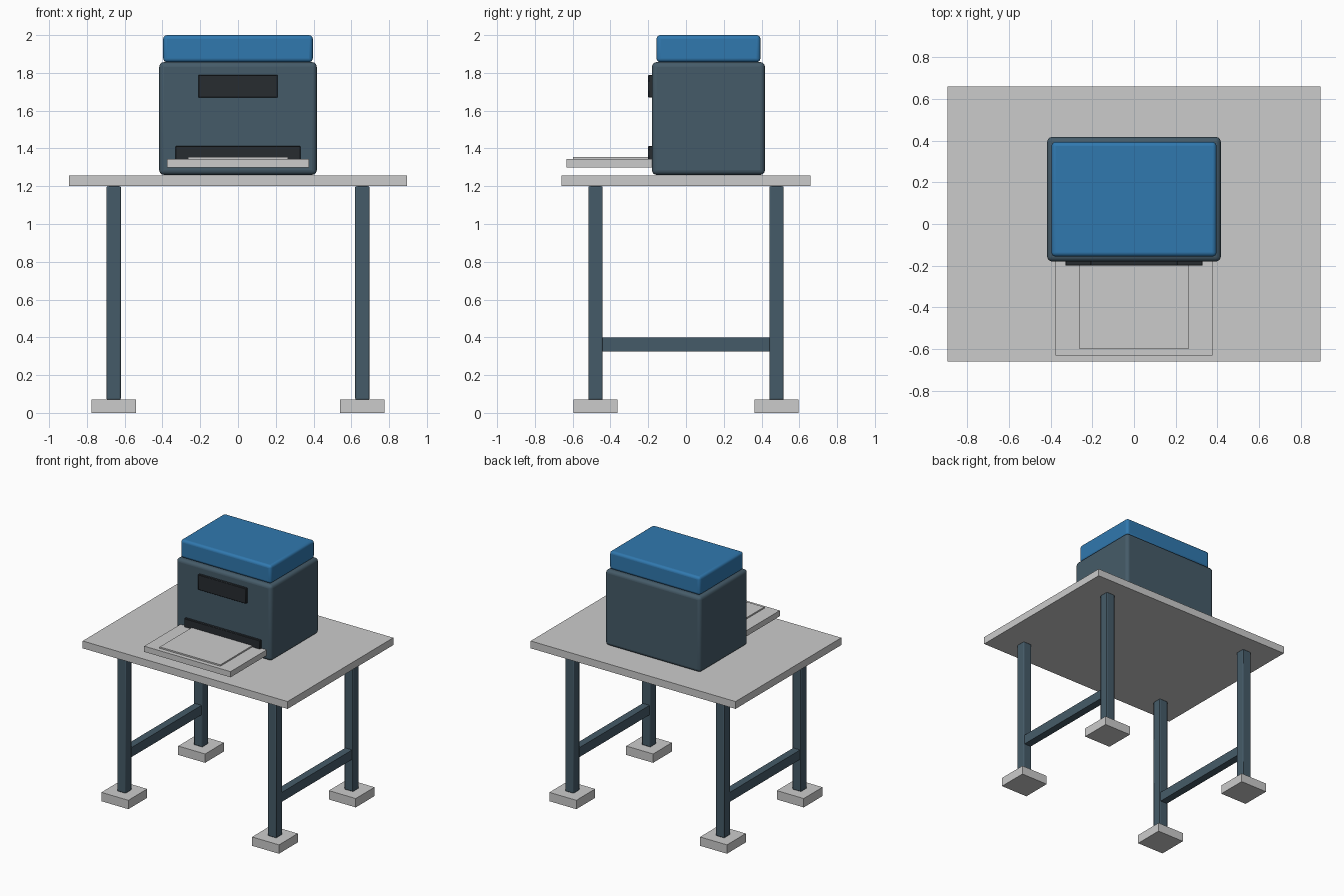
import bpy

if "Cube" in bpy.data.objects:
    bpy.data.objects.remove(bpy.data.objects["Cube"])


def material(name, rgb):
    m = bpy.data.materials.new(name)
    m.diffuse_color = (*rgb, 1)
    m.use_nodes = True
    m.node_tree.nodes["Principled BSDF"].inputs["Base Color"].default_value = m.diffuse_color
    return m


SLATE = material("slate", (0.06, 0.105, 0.14))
BLUE = material("blue", (0.03, 0.19, 0.43))
DARK = material("dark", (0.02, 0.025, 0.03))


def box(name, x, y, z, mat=None, bevel=0, segments=1):
    """Box from (min, max) ranges on each axis, with optional rounded edges."""
    ranges = (x, y, z)
    bpy.ops.mesh.primitive_cube_add(size=1, location=[(a + b) / 2 for a, b in ranges])
    ob = bpy.context.object
    ob.name = name
    ob.scale = [b - a for a, b in ranges]
    bpy.ops.object.transform_apply(location=False, rotation=False, scale=True)
    if mat:
        ob.data.materials.append(mat)
    if bevel:
        mod = ob.modifiers.new("rounded_edges", "BEVEL")
        mod.width = bevel
        mod.segments = segments
        bpy.ops.object.shade_smooth_by_angle()
    return ob


def around(centre, size):
    return (centre - size / 2, centre + size / 2)


# Table top
box("table_top", (-0.895, 0.895), (-0.66, 0.66), (1.2, 1.258))

# Legs, feet and side rails
for sx, side in ((-1, "left"), (1, "right")):
    for sy, end in ((-1, "front"), (1, "back")):
        x, y = sx * 0.658, sy * 0.479
        box(f"{end}_{side}_leg", around(x, 0.075), around(y, 0.075),
            (0.07, 1.2), SLATE, 0.006, 2)
        box(f"{end}_{side}_foot", around(x, 0.235), around(y, 0.235), (0, 0.07))
    box(f"{side}_rail", around(sx * 0.658, 0.06), (-0.445, 0.445), (0.325, 0.4), SLATE)

# Printer body and lid
box("printer_body", (-0.417, 0.417), (-0.18, 0.418), (1.26, 1.857), SLATE, 0.025, 4)
box("printer_lid", (-0.396, 0.396), (-0.156, 0.394), (1.857, 2.0), BLUE, 0.02, 4)

# Front panel and paper slot
box("display_panel", (-0.21, 0.21), (-0.2, -0.178), (1.67, 1.79), DARK, 0.003)
box("paper_slot", (-0.33, 0.33), (-0.2, -0.178), (1.34, 1.412), DARK, 0.003)

# Output tray with a sheet of paper
box("output_tray", (-0.377, 0.377), (-0.632, -0.178), (1.3, 1.345))
box("paper_sheet", (-0.265, 0.265), (-0.598, -0.19), (1.345, 1.356))
